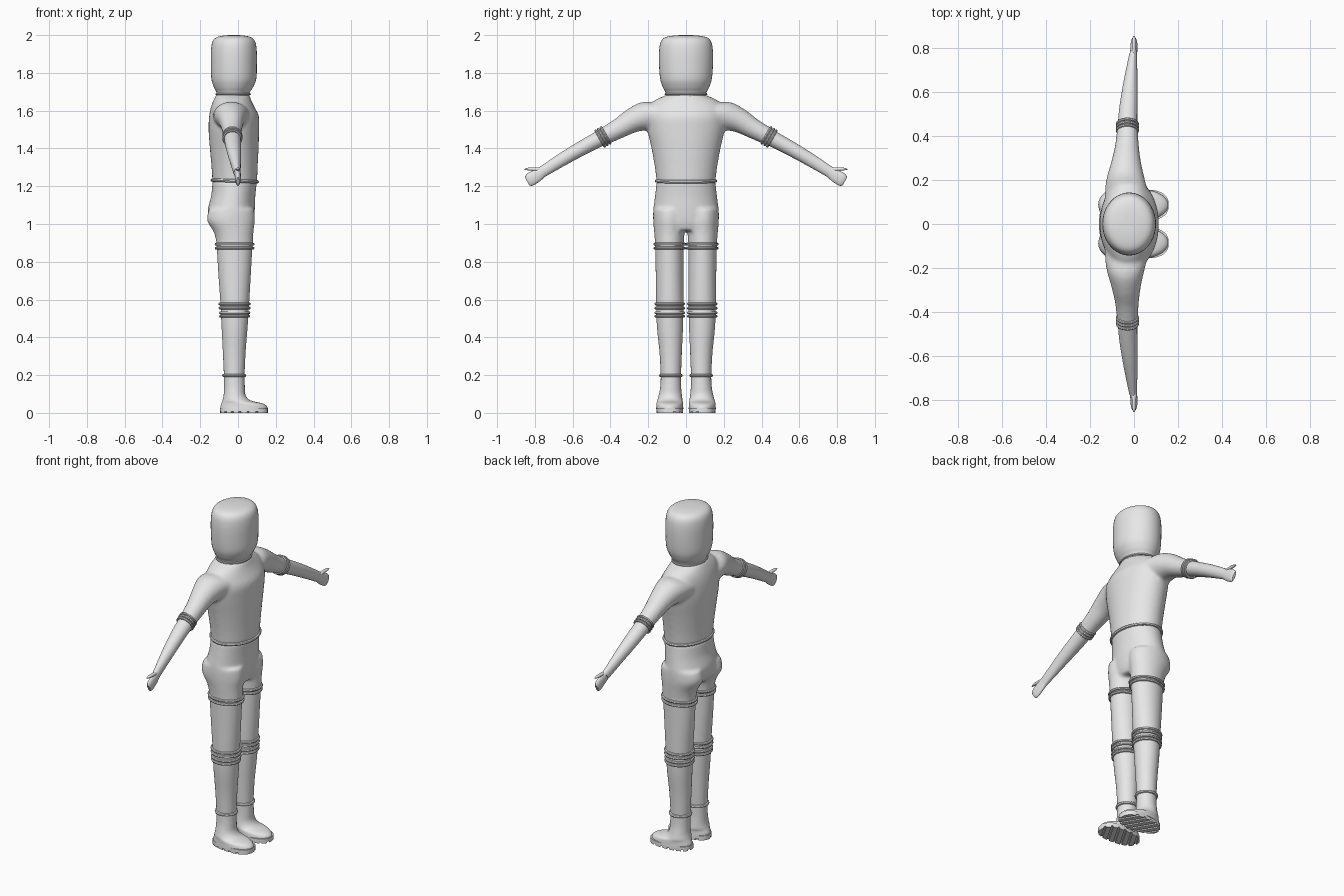
import bpy, bmesh, math
from mathutils import Vector

if "Cube" in bpy.data.objects:
    bpy.data.objects.remove(bpy.data.objects["Cube"], do_unlink=True)

GREY = (0.8, 0.8, 0.8, 1.0)
mat = bpy.data.materials.new("plain_grey")
mat.use_nodes = True
mat.diffuse_color = GREY
mat.node_tree.nodes["Principled BSDF"].inputs["Base Color"].default_value = GREY

X, Y = Vector((1, 0, 0)), Vector((0, 1, 0))
ARM = Vector((0, 0.87, -0.5)).normalized()    # direction of the arm
ARM_UP = Vector((0, 0.5, 0.87)).normalized()
SIDES = 40


def finish(name, bm, angle=40, blend=False):
    """Turn a bmesh into an object; blend fuses overlapping volumes softly."""
    bmesh.ops.recalc_face_normals(bm, faces=bm.faces[:])
    mesh = bpy.data.meshes.new(name)
    bm.to_mesh(mesh)
    bm.free()
    mesh.materials.append(mat)
    ob = bpy.data.objects.new(name, mesh)
    bpy.context.collection.objects.link(ob)
    if blend:
        remesh = ob.modifiers.new("fuse", 'REMESH')
        remesh.mode = 'VOXEL'
        remesh.voxel_size = 0.009
        remesh.use_smooth_shade = True
        soft = ob.modifiers.new("soften", 'SMOOTH')
        soft.factor, soft.iterations = 0.5, 10
    else:
        bpy.ops.object.select_all(action='DESELECT')
        ob.select_set(True)
        bpy.context.view_layer.objects.active = ob
        bpy.ops.object.shade_smooth_by_angle(angle=math.radians(angle))
    return ob


def smooth_rows(rows, steps=5):
    """Smoothly interpolate rows of numbers."""
    out, last = [], len(rows) - 1
    for i in range(last):
        a, b, c, d = (rows[max(0, min(last, i + k))] for k in (-1, 0, 1, 2))
        for s in range(steps):
            t = s / steps
            out.append([q + 0.5 * t * (r - p + t * (2 * p - 5 * q + 4 * r - w + t * (3 * (q - r) + w - p)))
                        for p, q, r, w in zip(a, b, c, d)])
    return out + [list(rows[-1])]


def loft(bm, rows, side=1, u=X, v=Y):
    """Capped skin through elliptical sections (x, y, z, u radius, v radius)."""
    rings = []
    for x, y, z, ru, rv in smooth_rows(rows):
        ring = []
        for k in range(SIDES):
            a = math.tau * k / SIDES
            p = Vector((x, y, z)) + u * ru * math.cos(a) + v * rv * math.sin(a)
            ring.append(bm.verts.new((p.x, p.y * side, p.z)))
        rings.append(ring)
    for lo, hi in zip(rings, rings[1:]):
        for k in range(SIDES):
            n = (k + 1) % SIDES
            bm.faces.new((lo[k], lo[n], hi[n], hi[k]))
    bm.faces.new(rings[0][::-1])
    bm.faces.new(rings[-1])


def band(bm, centre, ru, rv, tube=0.007, side=1, u=X, v=Y):
    """Elliptical piping ring."""
    axis, grid = u.cross(v), []
    for k in range(SIDES):
        a = math.tau * k / SIDES
        row = []
        for j in range(8):
            b = math.tau * j / 8
            g = tube * math.cos(b)
            p = (Vector(centre) + u * (ru + g) * math.cos(a) + v * (rv + g) * math.sin(a)
                 + axis * tube * math.sin(b))
            row.append(bm.verts.new((p.x, p.y * side, p.z)))
        grid.append(row)
    for k in range(SIDES):
        n = (k + 1) % SIDES
        for j in range(8):
            m = (j + 1) % 8
            bm.faces.new((grid[k][j], grid[n][j], grid[n][m], grid[k][m]))


def sole_prism(side, low, high):
    """Foot outline, a little wider at the toe, extruded upward."""
    bm = bmesh.new()
    verts = []
    for k in range(SIDES):
        c, s = math.cos(math.tau * k / SIDES), math.sin(math.tau * k / SIDES)
        x = 0.031 + 0.127 * math.copysign(abs(c) ** 0.85, c)
        y = 0.086 + 0.07 * (1 + 0.1 * c) * math.copysign(abs(s) ** 0.8, s)
        verts.append(bm.verts.new((x, y * side, low)))
    base = bm.faces.new(verts)
    top = bmesh.ops.extrude_face_region(bm, geom=[base])["geom"]
    bmesh.ops.translate(bm, verts=[g for g in top if isinstance(g, bmesh.types.BMVert)],
                        vec=(0, 0, high - low))
    return bm


# Head
bm = bmesh.new()
loft(bm, [(-0.026, 0, 1.66, 0.088, 0.105), (-0.026, 0, 1.695, 0.088, 0.108),
          (-0.024, 0, 1.725, 0.104, 0.123), (-0.022, 0, 1.77, 0.119, 0.137),
          (-0.022, 0, 1.85, 0.122, 0.143), (-0.022, 0, 1.92, 0.121, 0.142),
          (-0.022, 0, 1.965, 0.113, 0.133), (-0.022, 0, 1.988, 0.092, 0.11),
          (-0.022, 0, 1.998, 0.05, 0.06), (-0.022, 0, 2.0, 0.005, 0.006)])
finish("head", bm, 60)

bm = bmesh.new()
band(bm, (-0.026, 0, 1.688), 0.089, 0.108, 0.005)
finish("collar_band", bm)

# Torso fused with both upper arms
bm = bmesh.new()
loft(bm, [(-0.017, 0, 1.215, 0.118, 0.155), (-0.018, 0, 1.3, 0.122, 0.165),
          (-0.02, 0, 1.4, 0.129, 0.183), (-0.022, 0, 1.5, 0.134, 0.205),
          (-0.021, 0, 1.57, 0.132, 0.21), (-0.028, 0, 1.62, 0.115, 0.2),
          (-0.03, 0, 1.655, 0.1, 0.165), (-0.027, 0, 1.685, 0.088, 0.1)])
for side in (1, -1):
    loft(bm, [(-0.03, 0.1, 1.57, 0.105, 0.08), (-0.038, 0.19, 1.572, 0.09, 0.085),
              (-0.036, 0.28, 1.548, 0.068, 0.066), (-0.032, 0.36, 1.503, 0.054, 0.053),
              (-0.03, 0.45, 1.456, 0.046, 0.046)], side, X, ARM_UP)
finish("torso_and_upper_arms", bm, blend=True)

# Pelvis fused with the tops of both thighs
bm = bmesh.new()
loft(bm, [(-0.017, 0, 1.23, 0.118, 0.155), (-0.025, 0, 1.15, 0.117, 0.164),
          (-0.036, 0, 1.07, 0.125, 0.174), (-0.032, 0, 1.01, 0.115, 0.172),
          (-0.02, 0, 0.965, 0.09, 0.15)])
for side in (1, -1):
    loft(bm, [(-0.034, 0.087, 1.08, 0.12, 0.086), (-0.037, 0.088, 1.02, 0.127, 0.086),
              (-0.024, 0.088, 0.96, 0.106, 0.081), (-0.018, 0.088, 0.91, 0.098, 0.077),
              (-0.018, 0.088, 0.87, 0.097, 0.076)], side)
finish("pelvis", bm, blend=True)

bm = bmesh.new()
tilt = Vector((1, 0, -0.04)).normalized()
band(bm, (-0.017, 0, 1.228), 0.119, 0.156, 0.009, u=tilt)
finish("waist_band", bm)

for label, side in (("left", 1), ("right", -1)):
    # Forearm
    bm = bmesh.new()
    loft(bm, [(-0.03, 0.42, 1.471, 0.045, 0.044), (-0.027, 0.51, 1.424, 0.042, 0.04),
              (-0.02, 0.6, 1.374, 0.036, 0.037), (-0.012, 0.69, 1.32, 0.027, 0.033),
              (-0.004, 0.77, 1.27, 0.018, 0.029)], side, X, ARM_UP)
    finish(label + "_forearm", bm)

    # Flat hand with a thumb
    bm = bmesh.new()
    loft(bm, [(-0.004, 0.76, 1.276, 0.018, 0.029), (-0.001, 0.79, 1.256, 0.016, 0.034),
              (0, 0.82, 1.238, 0.015, 0.035), (0, 0.834, 1.229, 0.012, 0.031),
              (0, 0.841, 1.225, 0.007, 0.024)], side, X, ARM_UP)
    finish(label + "_hand", bm)
    bm = bmesh.new()
    loft(bm, [(0, 0.765, 1.287, 0.011, 0.01), (0, 0.8, 1.29, 0.01, 0.01),
              (0, 0.835, 1.291, 0.009, 0.007), (0, 0.855, 1.289, 0.004, 0.003)],
         side, X, Vector((0, 0, 1)))
    finish(label + "_thumb", bm)

    # Elbow piping
    bm = bmesh.new()
    for offset in (-0.016, 0, 0.016):
        c = Vector((-0.03, 0.44, 1.461)) + ARM * offset
        band(bm, c, 0.046, 0.048, 0.007, side, X, ARM_UP)
    finish(label + "_elbow_bands", bm)

    # Leg
    bm = bmesh.new()
    loft(bm, [(-0.018, 0.088, 0.9, 0.095, 0.075), (-0.018, 0.087, 0.74, 0.086, 0.073),
              (-0.017, 0.086, 0.6, 0.077, 0.072), (-0.018, 0.085, 0.46, 0.069, 0.069),
              (-0.02, 0.081, 0.32, 0.06, 0.059), (-0.02, 0.08, 0.19, 0.054, 0.053)], side)
    finish(label + "_leg", bm)

    # Piping on thigh, knee and ankle
    bm = bmesh.new()
    for z, ru, rv in ((0.893, 0.098, 0.079), (0.872, 0.097, 0.078), (0.577, 0.078, 0.073),
                      (0.555, 0.077, 0.073), (0.53, 0.075, 0.073), (0.512, 0.074, 0.073)):
        band(bm, (-0.018, 0.086, z), ru, rv, 0.008, side)
    band(bm, (-0.02, 0.08, 0.198), 0.055, 0.054, 0.009, side)
    finish(label + "_leg_bands", bm)

    # Boot
    bm = bmesh.new()
    loft(bm, [(-0.02, 0.08, 0.2, 0.055, 0.053), (-0.019, 0.081, 0.14, 0.055, 0.055),
              (-0.018, 0.083, 0.095, 0.058, 0.061), (-0.008, 0.085, 0.066, 0.074, 0.067),
              (0.02, 0.086, 0.051, 0.107, 0.07), (0.03, 0.086, 0.036, 0.122, 0.071),
              (0.031, 0.086, 0.02, 0.125, 0.072)], side)
    finish(label + "_boot", bm, 60)

    # Sole with slanted tread bars
    finish(label + "_sole", sole_prism(side, 0.008, 0.027))
    slant = Vector((0.85, 0.5 * side, 0)).normalized()
    middle = Vector((0.031, 0.086 * side, 0))
    for i in range(7):
        bm = sole_prism(side, 0, 0.009)
        start = -0.13 + i * 0.038
        for cut, sign in ((start, -1), (start + 0.027, 1)):
            geom = bm.verts[:] + bm.edges[:] + bm.faces[:]
            bmesh.ops.bisect_plane(bm, geom=geom, plane_co=middle + slant * cut,
                                   plane_no=slant * sign, clear_outer=True)
            bmesh.ops.holes_fill(bm, edges=[e for e in bm.edges if e.is_boundary])
        finish(f"{label}_tread_{i + 1}", bm)
